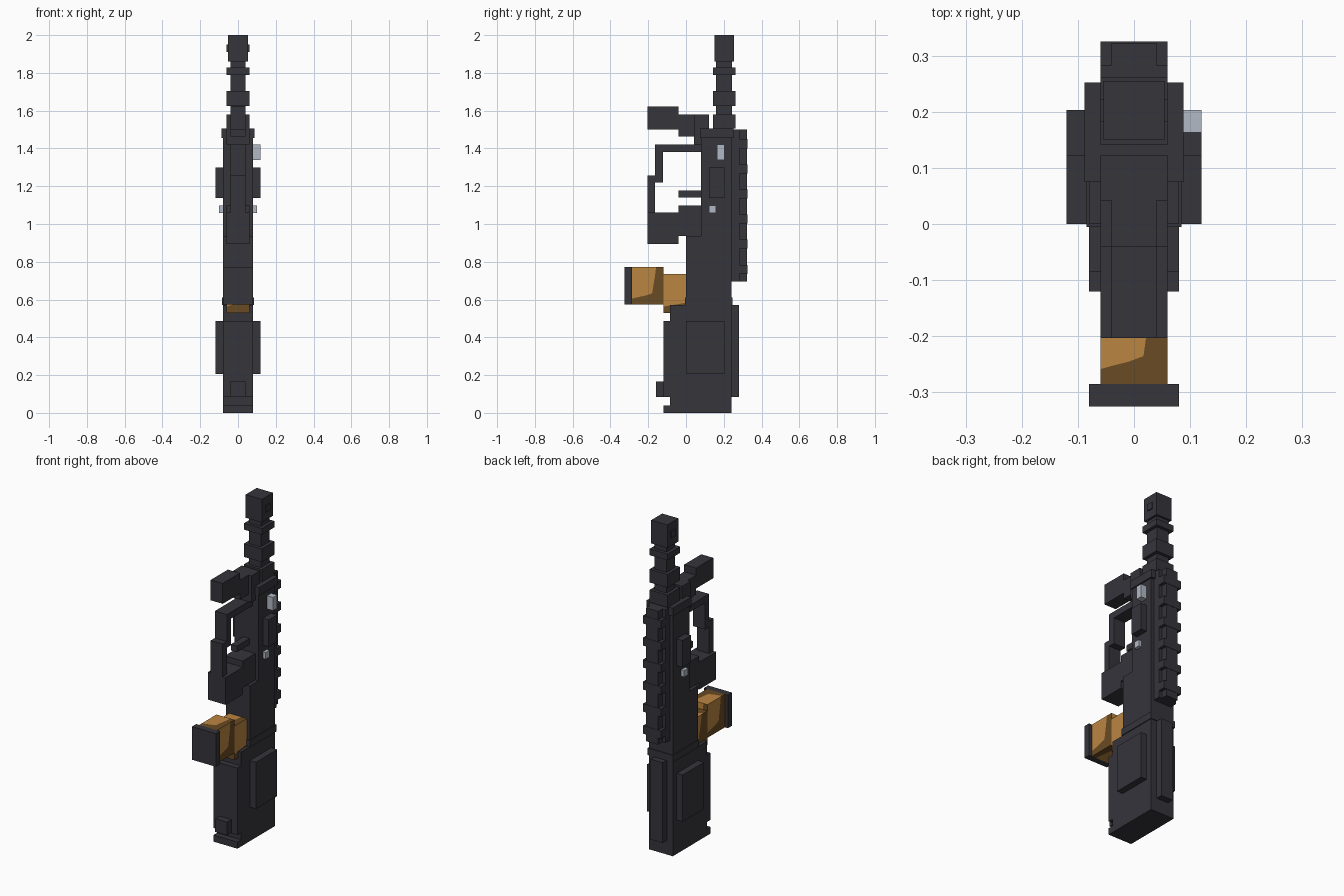
import bpy
import bmesh
from mathutils import Vector

cube = bpy.data.objects.get("Cube")
if cube:
    bpy.data.objects.remove(cube, do_unlink=True)


def material(name, rgb):
    mat = bpy.data.materials.new(name)
    mat.use_nodes = True
    mat.diffuse_color = (*rgb, 1)
    mat.node_tree.nodes["Principled BSDF"].inputs["Base Color"].default_value = (*rgb, 1)
    return mat


dark = material("dark_gunmetal", (0.036, 0.035, 0.044))
silver = material("pale_silver", (0.45, 0.49, 0.56))
wood = material("light_wood", (0.50, 0.235, 0.053))
wood_dark = material("dark_wood", (0.14, 0.07, 0.017))


def finish(name, bm, mats):
    mesh = bpy.data.meshes.new(name)
    bm.to_mesh(mesh)
    bm.free()
    for m in mats:
        mesh.materials.append(m)
    obj = bpy.data.objects.new(name, mesh)
    bpy.context.collection.objects.link(obj)


def add_box(bm, x, y, z):
    """Add a box from its x, y and z ranges."""
    for v in bmesh.ops.create_cube(bm, size=1)["verts"]:
        v.co = Vector([r[0] if c < 0 else r[1] for c, r in zip(v.co, (x, y, z))])


def box(name, half, y, z, mat=dark):
    """A box centred on x, given its half width."""
    bm = bmesh.new()
    add_box(bm, (-half, half), y, z)
    finish(name, bm, [mat])


def side_boxes(name, x, y, z, mat=dark):
    """A matching pair of boxes on the left and right sides."""
    bm = bmesh.new()
    add_box(bm, x, y, z)
    add_box(bm, (-x[1], -x[0]), y, z)
    finish(name, bm, [mat])


# Edge between light and dark grain: share across and share down each face
GRAIN = [(0.77, 0), (0.73, 0.25), (0.68, 0.5), (0.64, 0.7),
         (0.42, 0.76), (0.2, 0.8), (0, 0.84)]


def wooden_box(name, half, y, z):
    """Box whose faces are each split into a light and a dark grain area."""
    bm = bmesh.new()
    low, high = Vector((-half, y[0], z[0])), Vector((half, y[1], z[1]))
    X, Y, Z = Vector((1, 0, 0)), Vector((0, 1, 0)), Vector((0, 0, 1))
    for right, up in ((X, Z), (-X, Z), (Y, Z), (-Y, Z), (X, Y), (X, -Y)):
        normal = right.cross(up)

        def corner(p):
            unit = normal / 2 + right * (p[0] - 0.5) + up * (0.5 - p[1])
            return bm.verts.new([a + (b - a) * (t + 0.5)
                                 for a, b, t in zip(low, high, unit)])

        outlines = [(0, 0)] + GRAIN, GRAIN[::-1] + [(1, 0), (1, 1), (0, 1)]
        for index, outline in enumerate(outlines):
            face = bm.faces.new([corner(p) for p in outline])
            face.material_index = index
            face.normal_update()
            if face.normal.dot(normal) < 0:
                face.normal_flip()
    finish(name, bm, [wood, wood_dark])


# Stock
box("stock_body", 0.08, (-0.085, 0.24), (0, 0.57))
box("stock_front", 0.08, (-0.12, -0.085), (0.083, 0.487))
box("stock_toe", 0.08, (-0.12, -0.085), (0, 0.04))
box("stock_catch", 0.04, (-0.16, -0.12), (0.085, 0.165))
box("stock_back_pad", 0.04, (0.24, 0.28), (0.085, 0.57))
side_boxes("stock_side_panels", (0.08, 0.12), (0, 0.203), (0.205, 0.487))
box("stock_collar", 0.085, (-0.005, 0.245), (0.57, 0.612))

# Magazine
wooden_box("magazine_inner", 0.06, (-0.12, 0.12), (0.53, 0.735))
wooden_box("magazine_outer", 0.06, (-0.285, -0.12), (0.573, 0.773))
box("magazine_base", 0.08, (-0.325, -0.285), (0.573, 0.773))

# Receiver
box("receiver_lower", 0.08, (0, 0.24), (0.612, 0.937))
box("receiver_upper", 0.08, (0.08, 0.24), (0.937, 1.455))
box("receiver_cap", 0.088, (0.075, 0.252), (1.455, 1.505))
side_boxes("receiver_side_plates", (0.08, 0.12), (0.122, 0.203), (1.137, 1.3))
side_boxes("receiver_pins", (0.08, 0.1), (0.122, 0.16), (1.057, 1.097), silver)
bm = bmesh.new()
add_box(bm, (0.08, 0.12), (0.163, 0.203), (1.34, 1.42))
finish("left_bolt_handle", bm, [silver])

# Rear rail with evenly spaced teeth
box("rail_base", 0.06, (0.24, 0.283), (0.695, 1.5))
box("rail_spine", 0.04, (0.283, 0.323), (0.695, 1.5))
bm = bmesh.new()
for i in range(6):
    middle = 1.425 - 0.133 * i
    add_box(bm, (-0.06, 0.06), (0.283, 0.325), (middle - 0.024, middle + 0.024))
finish("rail_teeth", bm, [dark])

# Grip, trigger and guard
box("grip_front", 0.06, (-0.203, -0.04), (0.895, 1.06))
box("grip_rear", 0.06, (-0.04, 0.08), (0.937, 1.097))
box("guard_lower_post", 0.04, (-0.203, -0.163), (1.06, 1.257))
box("guard_upper_post", 0.04, (-0.163, -0.123), (1.22, 1.42))
box("guard_bar", 0.04, (-0.123, 0.08), (1.38, 1.42))
box("trigger", 0.02, (-0.04, 0.08), (1.14, 1.177))

# Front hand stop
box("hand_stop_mount", 0.06, (0.042, 0.122), (1.42, 1.58))
box("hand_stop_arm", 0.04, (-0.04, 0.042), (1.463, 1.58))
box("hand_stop_block", 0.04, (-0.203, -0.04), (1.5, 1.623))

# Barrel
box("barrel", 0.04, (0.16, 0.243), (1.5, 1.88))
box("barrel_base", 0.06, (0.142, 0.262), (1.505, 1.58))
box("barrel_wide_ring", 0.06, (0.142, 0.262), (1.625, 1.705))
box("barrel_thin_ring", 0.06, (0.142, 0.262), (1.79, 1.828))
box("muzzle", 0.054, (0.15, 0.255), (1.86, 2))
box("muzzle_pins", 0.06, (0.183, 0.223), (1.91, 1.95))
